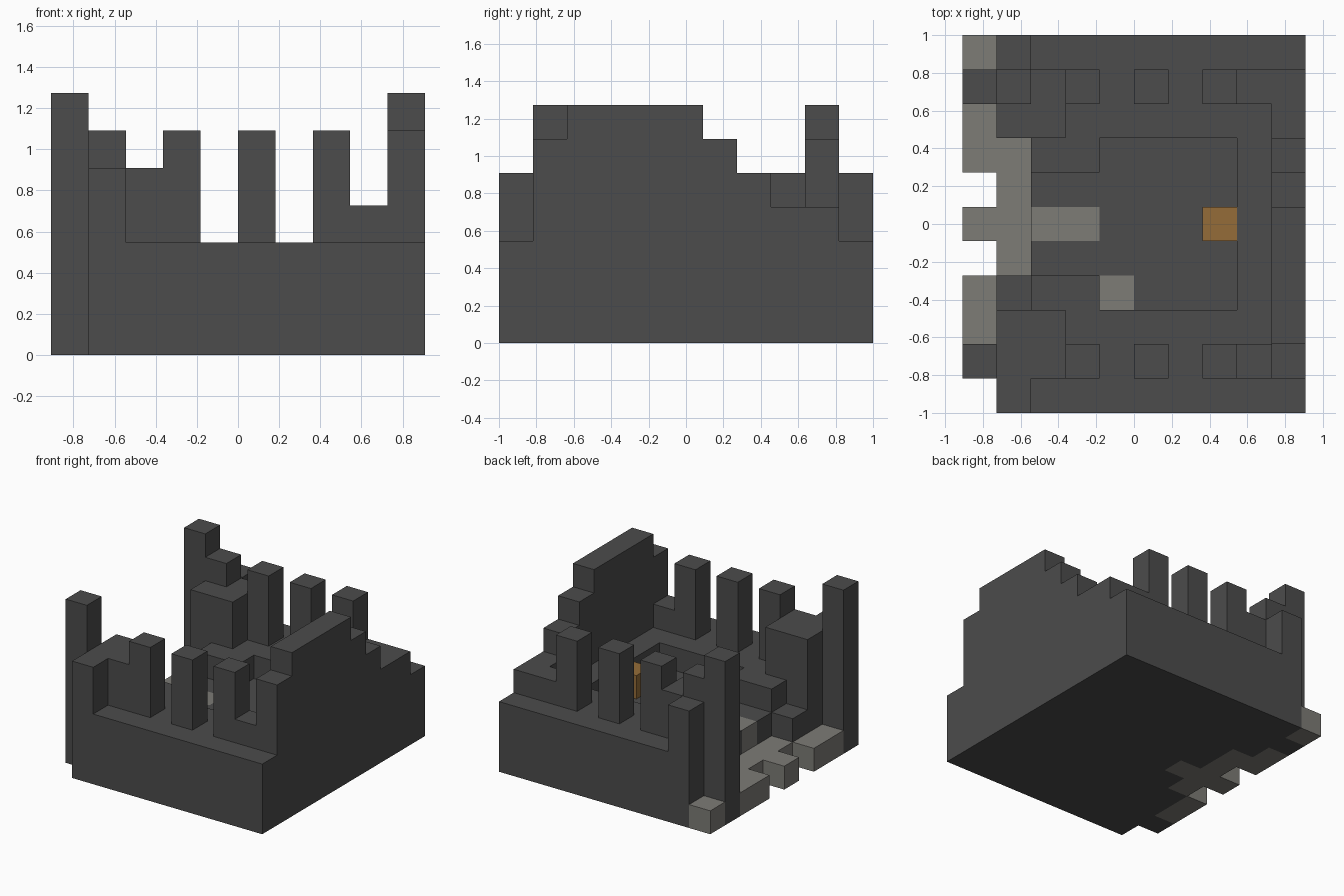
import bpy, bmesh
from mathutils import Vector

cube = bpy.data.objects.get("Cube")
if cube:
    bpy.data.objects.remove(cube, do_unlink=True)

U = 2 / 11          # one block
NX, NY = 10, 11     # blocks along x and y


def material(name, color):
    m = bpy.data.materials.new(name)
    m.use_nodes = True
    m.diffuse_color = (*color, 1)
    m.node_tree.nodes["Principled BSDF"].inputs["Base Color"].default_value = (*color, 1)
    return m


dark = material("dark_stone", (0.072, 0.072, 0.072))
light = material("pale_stone", (0.205, 0.2, 0.182))
amber = material("amber", (0.3, 0.152, 0.04))

cells = {}          # (i, j) -> (part, height in blocks)


def fill(part, height, i0, i1, j0, j1):
    """Stack blocks over an inclusive range of cells; later parts replace earlier ones."""
    for i in range(i0, i1 + 1):
        for j in range(j0, j1 + 1):
            cells[i, j] = (part, height)


# Solid base ledge and sunken floor
fill("base_ledge", 3, 1, 9, 0, 10)
fill("sunken_floor", 2, 4, 7, 3, 7)
fill("sunken_floor", 2, 2, 3, 4, 6)

# Broken side wall, stepping down toward the back
for j, h in enumerate((6, 7, 7, 7, 7, 6, 5, 4, 4), start=1):
    fill("side_wall", h, 9, 9, j, j)
fill("side_wall", 4, 8, 8, 9, 9)
fill("side_wall", 4, 8, 8, 1, 1)

# Front and back rows of pillars
for i in (3, 5, 7):
    fill("front_pillars", 6, i, i, 1, 1)
    fill("back_pillars", 6, i, i, 9, 9)

# Corner masses beside the entrance
fill("front_corner", 5, 1, 2, 1, 2)
fill("front_corner", 5, 1, 1, 0, 0)
fill("front_corner", 2, 1, 1, 3, 3)
fill("back_corner", 5, 1, 2, 8, 9)
fill("back_corner", 6, 1, 1, 9, 9)
fill("back_corner", 5, 1, 1, 10, 10)

# Tall entrance posts
for j in (1, 9):
    fill("entrance_posts", 7, 0, 0, j, j)

# Pale paving at the entrance and worn floor slabs
fill("entrance_paving", 1, 1, 1, 4, 7)
for j0, j1 in ((2, 3), (5, 5), (7, 8), (10, 10)):
    fill("entrance_paving", 1, 0, 0, j0, j1)
fill("entrance_step", 2, 2, 3, 5, 5)
fill("floor_slab", 2, 4, 4, 3, 3)

# Amber block on the floor
fill("amber_block", 3, 7, 7, 5, 5)

PALE = ("entrance_paving", "entrance_step", "floor_slab")


def height(i, j):
    return cells.get((i, j), ("", 0))[1]


def build(part):
    """Skin the exposed faces of one part."""
    bm = bmesh.new()

    def quad(points, mat):
        f = bm.faces.new([bm.verts.new(Vector((x - NX / 2, y - NY / 2, z)) * U) for x, y, z in points])
        f.material_index = mat

    for (i, j), (name, h) in cells.items():
        if name != part:
            continue
        ring = [(i, j), (i + 1, j), (i + 1, j + 1), (i, j + 1)]
        quad([(x, y, h) for x, y in ring], 0)
        # Underside is dark except below the entrance
        under = 0 if part in PALE and i < 3 else 1
        quad([(x, y, 0) for x, y in reversed(ring)], under)
        for k, (di, dj) in enumerate(((0, -1), (1, 0), (0, 1), (-1, 0))):
            a, b = ring[k], ring[(k + 1) % 4]
            for z in range(height(i + di, j + dj), h):
                quad([(*a, z), (*b, z), (*b, z + 1), (*a, z + 1)], 0)
    bmesh.ops.remove_doubles(bm, verts=bm.verts, dist=U / 100)
    bmesh.ops.dissolve_limit(bm, angle_limit=0.01, verts=bm.verts, edges=bm.edges, delimit={'MATERIAL'})
    me = bpy.data.meshes.new(part)
    bm.to_mesh(me)
    bm.free()
    me.materials.append(light if part in PALE else amber if part == "amber_block" else dark)
    me.materials.append(dark)
    bpy.context.collection.objects.link(bpy.data.objects.new(part, me))


for part in sorted({p for p, _ in cells.values()}):
    build(part)
